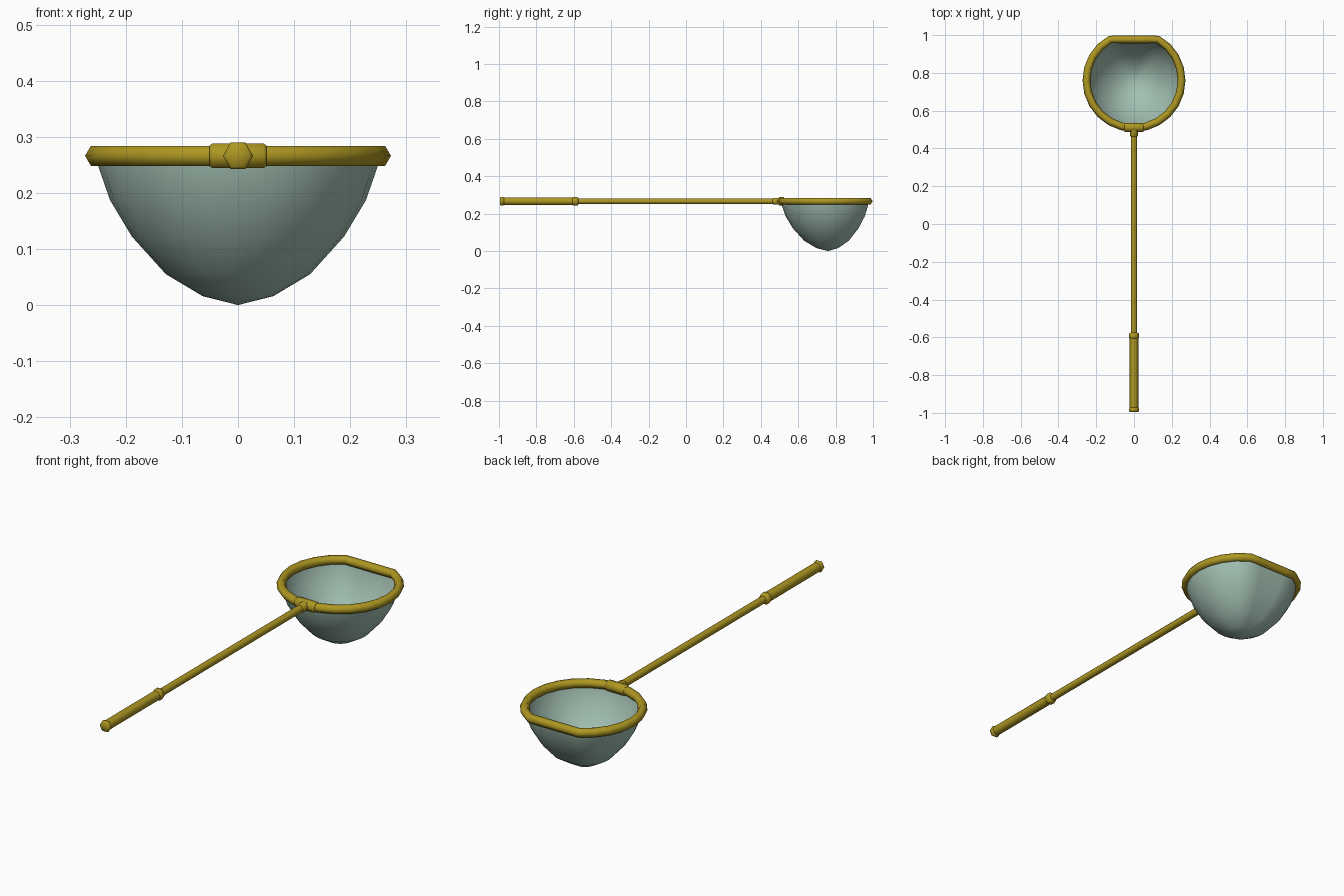
import bpy, bmesh
from math import cos, sin, pi, radians
from mathutils import Vector

cube = bpy.data.objects.get("Cube")
if cube:
    bpy.data.objects.remove(cube, do_unlink=True)

RIM_Z = 0.266       # height of rim and handle axis
CENTRE_Y = 0.76     # middle of the hoop
HOOP_R = 0.252
BACK_Y = 0.977      # flattened back of the hoop
SEGMENTS = 24


def material(name, colour):
    m = bpy.data.materials.new(name)
    m.use_nodes = True
    m.diffuse_color = (*colour, 1)
    bsdf = m.node_tree.nodes["Principled BSDF"]
    bsdf.inputs["Base Color"].default_value = (*colour, 1)
    bsdf.inputs["Roughness"].default_value = 0.7
    return m


gold = material("old gold", (0.42, 0.31, 0.016))
mesh_green = material("pale grey green", (0.36, 0.52, 0.44))


def loft(name, rings, mat, closed=False, caps=True, tip=None):
    """Skin a row of equal vertex rings, with optional caps or a pointed tip."""
    bm = bmesh.new()
    rows = [[bm.verts.new(p) for p in ring] for ring in rings]
    pairs = list(zip(rows, rows[1:]))
    if closed:
        pairs.append((rows[-1], rows[0]))
    for a, b in pairs:
        for i in range(len(a)):
            j = (i + 1) % len(a)
            bm.faces.new((a[i], a[j], b[j], b[i]))
    if tip is not None:
        end = bm.verts.new(tip)
        last = rows[-1]
        for i in range(len(last)):
            bm.faces.new((last[i], last[(i + 1) % len(last)], end))
    elif caps and not closed:
        bm.faces.new(rows[0])
        bm.faces.new(rows[-1])
    bmesh.ops.recalc_face_normals(bm, faces=bm.faces)
    me = bpy.data.meshes.new(name)
    bm.to_mesh(me)
    bm.free()
    me.materials.append(mat)
    me.shade_smooth()
    me.set_sharp_from_angle(angle=radians(65))
    obj = bpy.data.objects.new(name, me)
    bpy.context.collection.objects.link(obj)
    return obj


def hexagon(centre, side, radius):
    """Six-sided section with flat top and bottom, corners along side."""
    up = Vector((0, 0, 1))
    return [centre + side * radius * cos(k * pi / 3) + up * radius * sin(k * pi / 3)
            for k in range(6)]


def hex_bar(name, origin, axis, side, profile):
    """Hexagonal bar from (distance, radius) pairs along an axis."""
    return loft(name, [hexagon(origin + axis * d, side, r) for d, r in profile], gold)


# Hoop path: a circle with a flattened back
path = []
for i in range(SEGMENTS):
    a = 2 * pi * i / SEGMENTS
    path.append(Vector((HOOP_R * cos(a),
                        min(CENTRE_Y + HOOP_R * sin(a), BACK_Y), RIM_Z)))

# Hoop rim
rings = []
for i, p in enumerate(path):
    t = (path[(i + 1) % SEGMENTS] - path[i - 1]).normalized()
    rings.append(hexagon(p, Vector((t.y, -t.x, 0)), 0.0205))
loft("hoop_rim", rings, gold, closed=True)

# Net bag hanging from the hoop
centre = Vector((0, CENTRE_Y, 0))
levels = [(1.0, RIM_Z), (0.985, 0.245), (0.905, 0.187), (0.75, 0.122),
          (0.51, 0.055), (0.25, 0.016)]
bag = [[Vector((p.x * f, CENTRE_Y + (p.y - CENTRE_Y) * f, z)) for p in path]
       for f, z in levels]
loft("net_bag", bag, mesh_green, tip=centre)

# Handle pieces along y
X, Y = Vector((1, 0, 0)), Vector((0, 1, 0))
axis_start = Vector((0, 0, RIM_Z))
hex_bar("handle_rod", axis_start, Y, X, [(-0.6, 0.017), (0.5, 0.017)])
hex_bar("handle_grip", axis_start, Y, X, [(-0.98, 0.0225), (-0.6, 0.0225)])
hex_bar("end_cap", axis_start, Y, X,
        [(-0.995, 0.022), (-0.989, 0.027), (-0.978, 0.027), (-0.972, 0.022)])
hex_bar("grip_collar", axis_start, Y, X,
        [(-0.608, 0.022), (-0.603, 0.0265), (-0.58, 0.0265), (-0.574, 0.017)])
hex_bar("rod_socket", axis_start, Y, X,
        [(0.462, 0.017), (0.468, 0.021), (0.505, 0.021)])

# Clamp joining rod and hoop
hex_bar("hoop_clamp", Vector((0, 0.511, RIM_Z)), X, Y,
        [(-0.051, 0.021), (-0.046, 0.025), (0.046, 0.025), (0.051, 0.021)])
